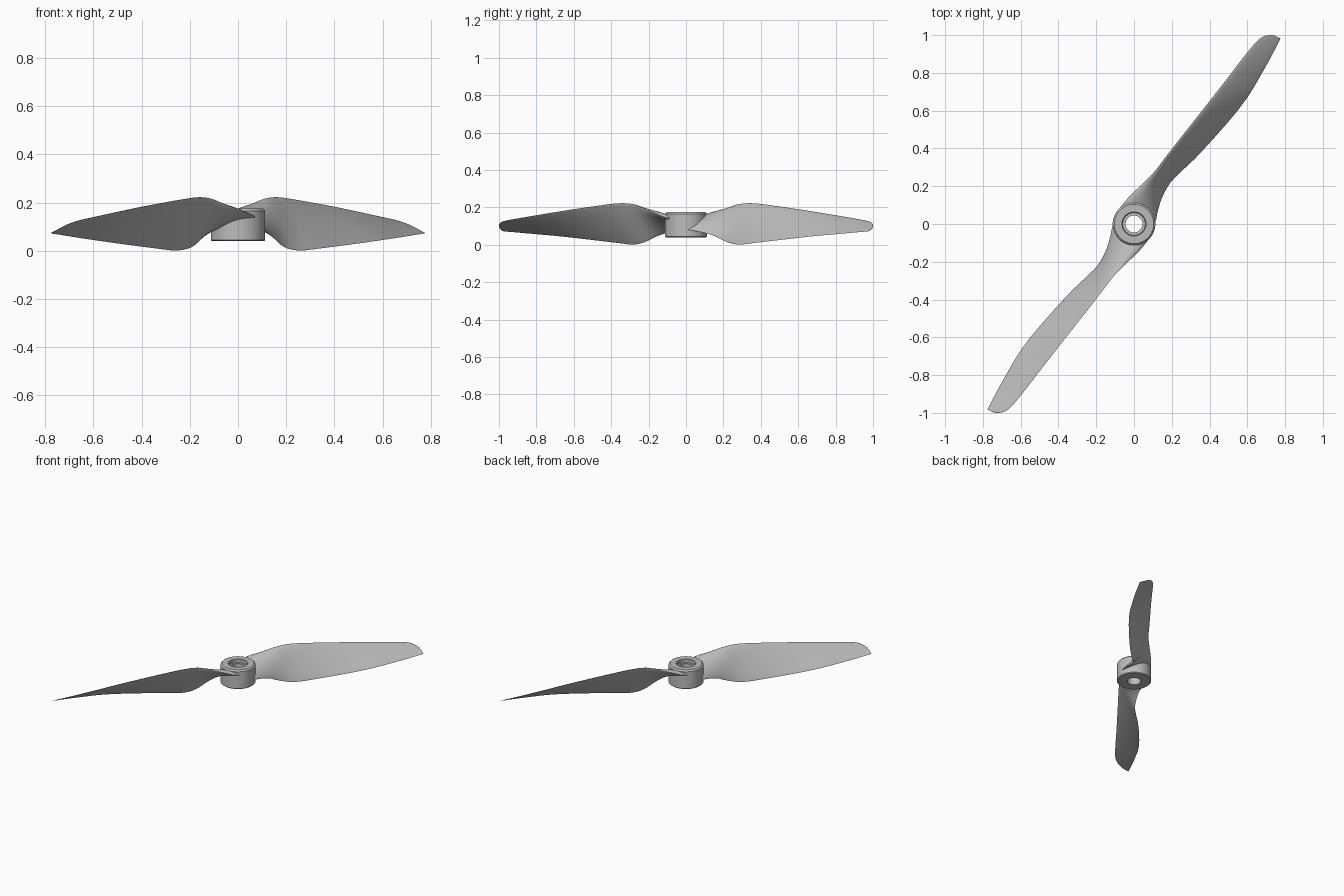
import bpy
import bmesh
import math
from mathutils import Matrix, Vector

old = bpy.data.objects.get("Cube")
if old:
    bpy.data.objects.remove(old, do_unlink=True)

grey = bpy.data.materials.new("matte grey plastic")
grey.use_nodes = True
colour = (0.5, 0.5, 0.5, 1)
grey.diffuse_color = colour
grey.node_tree.nodes["Principled BSDF"].inputs["Base Color"].default_value = colour


def make_object(name, bm):
    """Turn a bmesh into a smooth-shaded object with sharp edges kept."""
    bmesh.ops.recalc_face_normals(bm, faces=bm.faces)
    mesh = bpy.data.meshes.new(name)
    bm.to_mesh(mesh)
    bm.free()
    obj = bpy.data.objects.new(name, mesh)
    bpy.context.collection.objects.link(obj)
    mesh.materials.append(grey)
    bpy.ops.object.select_all(action="DESELECT")
    obj.select_set(True)
    bpy.context.view_layer.objects.active = obj
    bpy.ops.object.shade_smooth_by_angle(angle=math.radians(35))
    return obj


def lathe(name, profile, segments=64):
    """Spin a closed (radius, height) profile around the vertical axis."""
    bm = bmesh.new()
    verts = [bm.verts.new((r, 0, z)) for r, z in profile]
    edges = [bm.edges.new((a, b)) for a, b in zip(verts, verts[1:] + verts[:1])]
    bmesh.ops.spin(bm, geom=verts + edges, cent=(0, 0, 0), axis=(0, 0, 1),
                   angle=math.tau, steps=segments)
    bmesh.ops.remove_doubles(bm, verts=bm.verts, dist=0.0001)
    return make_object(name, bm)


def smooth_rows(rows, steps):
    """Fill in between the stations with a Catmull-Rom curve."""
    result = []
    last = len(rows) - 1
    for i in range(last):
        a, b, c, d = (rows[min(max(k, 0), last)] for k in range(i - 1, i + 3))
        for n in range(steps):
            t = n / steps
            result.append([
                q + t * ((r - p) + t * ((2 * p - 5 * q + 4 * r - s)
                                        + t * (3 * (q - r) + s - p))) / 2
                for p, q, r, s in zip(a, b, c, d)])
    return result + [rows[last]]


# Blade stations: span, leading edge (offset, height),
# trailing edge (offset, height), thickness
STATIONS = [
    (-.02, .11, .13, -.09, .08, .06),
    (.07, .11, .15, -.085, .08, .065),
    (.13, .103, .17, -.06, .07, .065),
    (.2, .092, .19, -.035, .052, .06),
    (.29, .08, .216, -.022, .015, .045),
    (.38, .08, .222, -.034, .001, .032),
    (.5, .078, .212, -.053, .01, .026),
    (.73, .073, .186, -.073, .03, .02),
    (.9, .07, .164, -.076, .045, .016),
    (1.08, .068, .14, -.056, .059, .012),
    (1.18, .06, .125, -.041, .067, .009),
    (1.225, .035, .108, -.033, .07, .006),
    (1.244, .006, .09, -.03, .072, .004),
    (1.25, -.026, .076, -.029, .073, .002),
]


def blade_section(row, count=14):
    """Closed aerofoil loop with a domed upper face and a flatter lower face."""
    span, lead_w, lead_z, trail_w, trail_z, thick = row
    lead = Vector((span, lead_w, lead_z))
    trail = Vector((span, trail_w, trail_z))
    chord = trail - lead
    normal = Vector((0, chord.z, -chord.y)).normalized()
    upper, lower = [], []
    for k in range(count + 1):
        t = (1 - math.cos(math.pi * k / count)) / 2
        bulge = 1.75 * math.sqrt(t) * (1 - t) ** 0.8 * thick / 1.2
        point = lead + chord * t
        upper.append(point + normal * bulge * 0.75)
        lower.append(point - normal * bulge * 0.25)
    return upper + lower[-2:0:-1]


def make_blade(name, angle):
    bm = bmesh.new()
    loops = [[bm.verts.new(p) for p in blade_section(row)]
             for row in smooth_rows(STATIONS, 5)]
    for one, two in zip(loops, loops[1:]):
        for i in range(len(one)):
            j = (i + 1) % len(one)
            bm.faces.new((one[i], one[j], two[j], two[i]))
    bm.faces.new(loops[0])
    bm.faces.new(loops[-1])
    bm.transform(Matrix.Rotation(angle, 4, "Z"))
    return make_object(name, bm)


# Hub with a stepped shaft hole and softened rims
lathe("hub", [(.045, .04), (.108, .04), (.113, .045), (.113, .165),
              (.104, .175), (.064, .175), (.06, .171), (.06, .15),
              (.045, .15)])

# Helper that keeps the blade roots out of the shaft hole
bore = lathe("bore_cutter", [(0, 0), (.075, 0), (.075, .3), (0, .3)])
bore.hide_render = True
bore.hide_viewport = True

# Two identical blades, half a turn apart
for name, turn in (("back_blade", 0), ("front_blade", math.pi)):
    blade = make_blade(name, math.radians(53) + turn)
    cut = blade.modifiers.new("shaft clearance", "BOOLEAN")
    cut.operation = "DIFFERENCE"
    cut.object = bore
    cut.solver = "EXACT"
